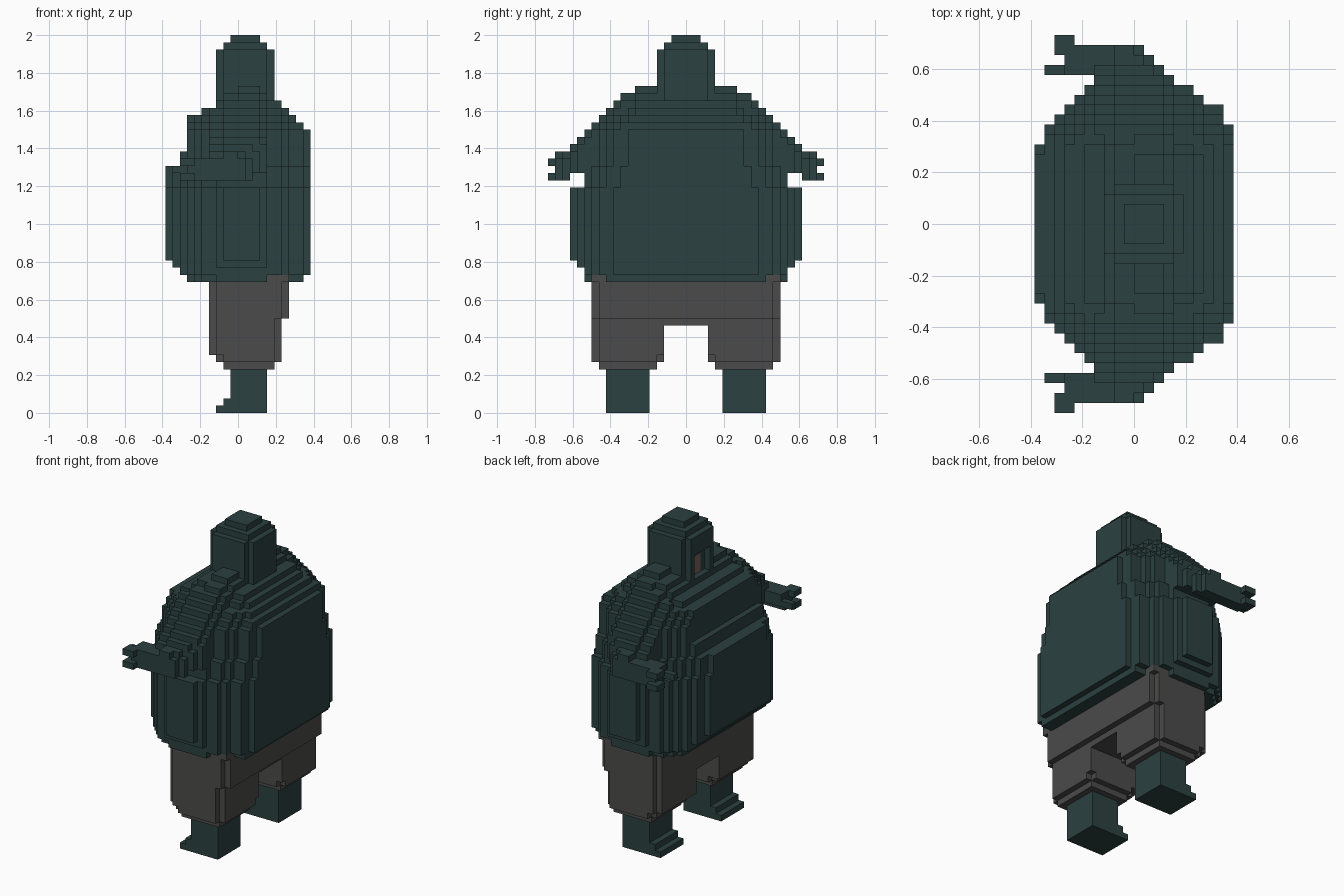
import bpy, bmesh

if "Cube" in bpy.data.objects:
    bpy.data.objects.remove(bpy.data.objects["Cube"])

U = 1 / 26  # size of one cube; figure is 52 cubes tall and faces -x


def material(name, rgb):
    m = bpy.data.materials.new(name)
    m.diffuse_color = (*rgb, 1)
    m.use_nodes = True
    m.node_tree.nodes["Principled BSDF"].inputs["Base Color"].default_value = m.diffuse_color
    return m


teal = material("dark teal cloth", (0.025, 0.052, 0.052))
grey = material("dark grey cloth", (0.071, 0.070, 0.069))
skin = material("dusky skin", (0.19, 0.125, 0.115))

parts = {}   # part name -> (material, set of cells)
owner = {}   # cell -> part name


def box(part, mat, x0, x1, y0, y1, z0, z1):
    """Fill cells, mirrored across y = 0 (y0, y1 >= 0)."""
    cells = parts.setdefault(part, (mat, set()))[1]
    for x in range(x0, x1):
        for y in range(y0, y1):
            for z in range(z0, z1):
                for c in ((x, y, z), (x, -1 - y, z)):
                    if c not in owner:
                        owner[c] = part
                        cells.add(c)


def carve(x0, x1, y0, y1, z0, z1):
    for x in range(x0, x1):
        for y in range(y0, y1):
            for z in range(z0, z1):
                for c in ((x, y, z), (x, -1 - y, z)):
                    if c in owner:
                        parts[owner.pop(c)][1].discard(c)


# Feet and shins
box("lower_legs", teal, -1, 4, 5, 11, 0, 6)
box("lower_legs", teal, -2, -1, 5, 11, 0, 2)
box("lower_legs", teal, -3, -2, 5, 11, 0, 1)

# Trousers
box("trousers", grey, -2, 5, 4, 12, 6, 7)
box("trousers", grey, -3, 6, 4, 12, 7, 8)
box("trousers", grey, -2, 5, 3, 13, 7, 8)
box("trousers", grey, -4, 6, 3, 12, 8, 13)
box("trousers", grey, -3, 5, 3, 13, 8, 13)
box("trousers", grey, -4, 6, 0, 12, 12, 13)
box("trousers", grey, -4, 7, 0, 12, 13, 18)
box("trousers", grey, -3, 6, 0, 13, 13, 18)
box("trousers", grey, 4, 7, 0, 13, 18, 19)

# Head with stepped crown, and a recessed face
box("head", teal, -3, 5, 0, 3, 40, 50)
box("head", teal, -2, 4, 0, 4, 40, 50)
box("head", teal, -2, 4, 0, 3, 50, 51)
box("head", teal, -1, 3, 0, 2, 51, 52)
carve(-3, -2, 0, 2, 42, 47)
carve(-2, -1, 0, 1, 43, 46)
box("face", skin, -2, -1, 0, 1, 43, 46)

# Torso: rounded plan, clipped and shrunk layer by layer
plan = [(8, -10, 10), (10, -9, 10), (11, -8, 9), (12, -7, 9),
        (13, -6, 7), (14, -5, 6), (15, -3, 4), (16, -2, 3)]
# z0, z1, x min, x max, y max, shrink
layers = [(18, 19, -7, 9, 14, 1), (19, 20, -8, 10, 14, 0),
          (20, 21, -9, 10, 15, 0), (21, 31, -10, 10, 16, 0),
          (31, 34, -10, 10, 14, 1), (34, 36, -8, 10, 13, 2),
          (36, 39, -7, 10, 12, 2), (39, 40, -7, 9, 11, 3),
          (40, 41, -7, 8, 10, 4), (41, 42, -5, 7, 10, 6),
          (42, 43, -3, 6, 9, 7), (43, 44, -2, 4, 8, 8)]
for z0, z1, xa, xb, ym, s in layers:
    for y, x0, x1 in plan:
        box("torso", teal, max(x0, xa), min(x1, xb), 0, min(y - s, ym), z0, z1)

# Sloping shoulders and upper arms: top height per column across y
tops = [45, 45, 45, 44, 44, 43, 42, 41, 40, 39, 38, 37, 36, 36]
for i, top in enumerate(tops):
    y = 4 + i
    x1 = min(4, 18 - y)
    x0 = -4 if y > 8 else -2
    low = 32 if y > 15 else max(33, top - 7)
    box("arms", teal, x0, x1, y, y + 1, low, top - 1)
    box("arms", teal, min(x0 + 2, 0), max(x1 - 1, -1), y, y + 1, top - 1, top)

# Forearms and fingers
box("arms", teal, -7, 1, 16, 18, 32, 35)
for z in (32, 34):
    box("fingers", teal, -8, -6, 18, 19, z, z + 1)
    box("fingers", teal, -8, -7, 17, 18, z, z + 1)
box("fingers", teal, -9, -7, 15, 16, 33, 34)
box("fingers", teal, -7, -4, 15, 16, 33, 35)

# Outer faces of every part
SIDES = [((1, 0, 0), ((1, 0, 0), (1, 1, 0), (1, 1, 1), (1, 0, 1))),
         ((-1, 0, 0), ((0, 0, 0), (0, 0, 1), (0, 1, 1), (0, 1, 0))),
         ((0, 1, 0), ((0, 1, 0), (0, 1, 1), (1, 1, 1), (1, 1, 0))),
         ((0, -1, 0), ((0, 0, 0), (1, 0, 0), (1, 0, 1), (0, 0, 1))),
         ((0, 0, 1), ((0, 0, 1), (1, 0, 1), (1, 1, 1), (0, 1, 1))),
         ((0, 0, -1), ((0, 0, 0), (0, 1, 0), (1, 1, 0), (1, 0, 0)))]
for name, (mat, cells) in parts.items():
    bm = bmesh.new()
    verts = {}
    for x, y, z in sorted(cells):
        for (dx, dy, dz), corners in SIDES:
            if (x + dx, y + dy, z + dz) in owner:
                continue
            quad = []
            for a, b, c in corners:
                k = (x + a, y + b, z + c)
                if k not in verts:
                    verts[k] = bm.verts.new([v * U for v in k])
                quad.append(verts[k])
            bm.faces.new(quad)
    me = bpy.data.meshes.new(name)
    bm.to_mesh(me)
    bm.free()
    me.materials.append(mat)
    bpy.context.collection.objects.link(bpy.data.objects.new(name, me))
